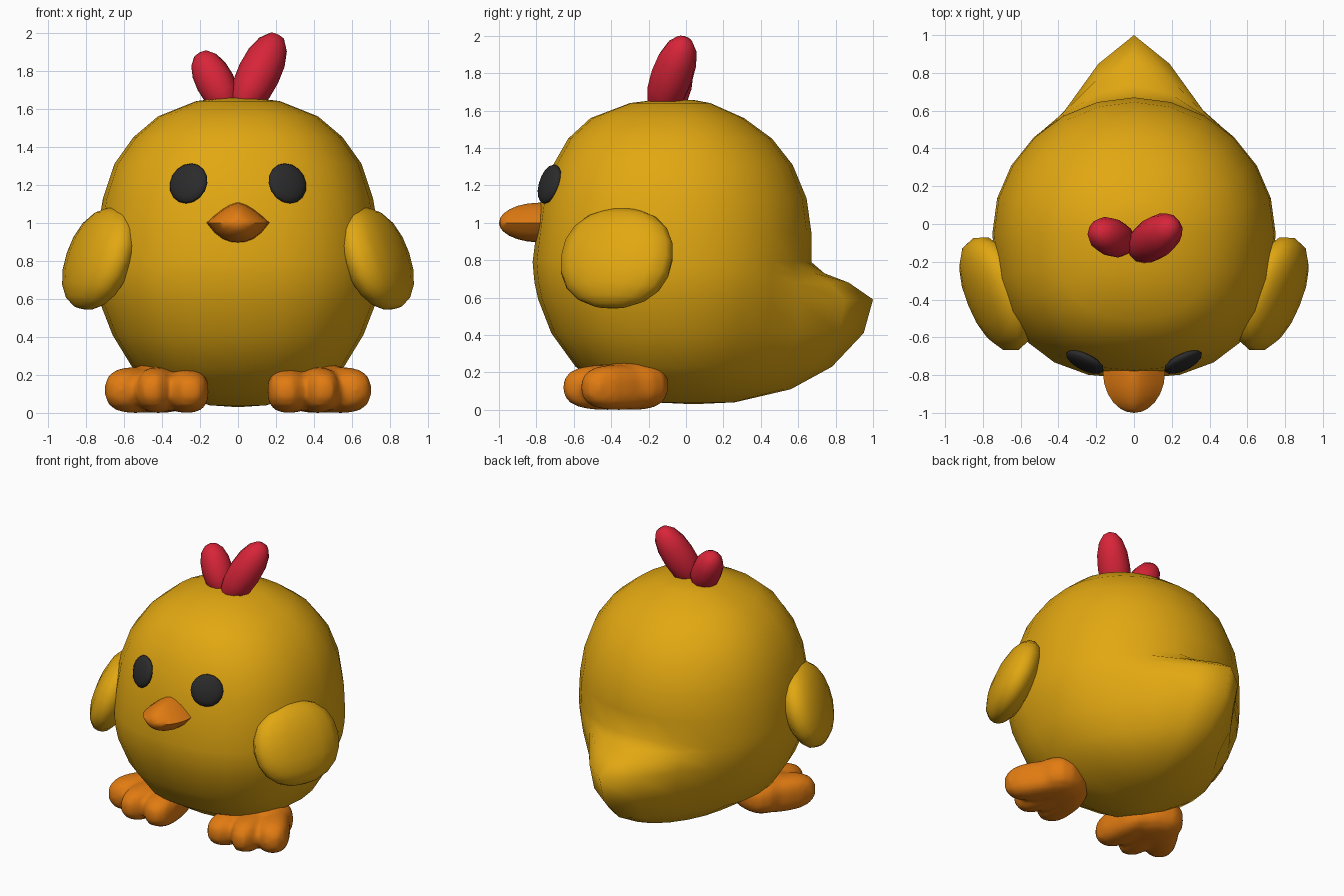
import bpy, bmesh, math
from mathutils import Vector, Matrix

if "Cube" in bpy.data.objects:
    bpy.data.objects.remove(bpy.data.objects["Cube"])


def material(name, rgb):
    m = bpy.data.materials.new(name)
    m.diffuse_color = (*rgb, 1)
    m.use_nodes = True
    m.node_tree.nodes["Principled BSDF"].inputs["Base Color"].default_value = m.diffuse_color
    return m


YELLOW = material("yellow", (0.76, 0.39, 0.006))
ORANGE = material("orange", (0.76, 0.20, 0.006))
RED = material("red", (0.68, 0.018, 0.040))
BLACK = material("charcoal", (0.024, 0.024, 0.024))


def finish(name, bm, mat, sharp=180):
    bmesh.ops.recalc_face_normals(bm, faces=bm.faces)
    me = bpy.data.meshes.new(name)
    bm.to_mesh(me)
    me.materials.append(mat)
    ob = bpy.data.objects.new(name, me)
    bpy.context.collection.objects.link(ob)
    bpy.ops.object.select_all(action='DESELECT')
    ob.select_set(True)
    bpy.context.view_layer.objects.active = ob
    bpy.ops.object.shade_smooth_by_angle(angle=math.radians(sharp))
    return ob


def pair(name, bm, mat):
    """Make the +x part and its mirror image."""
    obs = [finish(name + "_left", bm, mat)]
    bmesh.ops.scale(bm, vec=(-1, 1, 1), verts=bm.verts)
    obs.append(finish(name + "_right", bm, mat))
    return obs


def blob(bm, centre, radii, rot=Matrix(), power=2.0, seg=16, rings=10):
    """Add a (rounded-box) ellipsoid."""
    vs = bmesh.ops.create_uvsphere(bm, u_segments=seg, v_segments=rings, radius=1)["verts"]
    for v in vs:
        n = sum(abs(c) ** power for c in v.co) ** (1 / power)
        p = Vector([c / n * r for c, r in zip(v.co, radii)])
        v.co = rot.to_3x3() @ p + Vector(centre)


def loft(bm, rings, start, end):
    """Skin closed rings and close both ends to a point."""
    loops = [[bm.verts.new(p) for p in r] for r in rings]
    n = len(loops[0])
    for a, b in zip(loops, loops[1:]):
        for i in range(n):
            bm.faces.new((a[i], a[(i + 1) % n], b[(i + 1) % n], b[i]))
    for loop, tip in ((loops[0], start), (loops[-1], end)):
        t = bm.verts.new(tip)
        for i in range(n):
            bm.faces.new((loop[i], loop[(i + 1) % n], t))


def towards(direction, axis='Z'):
    return Vector(direction).to_track_quat(axis, 'Y').to_matrix()


# Body with tail: height, half width, front y, back y, tail push
PROFILE = [
    (1.655, .10, -.18, .05, 0), (1.64, .22, -.30, .13, 0), (1.56, .42, -.51, .31, 0),
    (1.45, .55, -.63, .46, 0), (1.31, .65, -.71, .57, 0), (1.13, .71, -.775, .645, 0),
    (.95, .74, -.80, .67, 0), (.79, .75, -.82, .67, 0), (.73, .75, -.815, .67, .07),
    (.68, .745, -.81, .67, .20), (.59, .73, -.79, .66, .34), (.41, .66, -.72, .62, .33),
    (.23, .55, -.59, .52, .26), (.11, .36, -.40, .40, .16), (.04, .15, -.18, .20, .06),
]
rings = []
for z, rx, yf, yb, tail in PROFILE:
    ring = []
    for i in range(24):
        a = 2 * math.pi * i / 24
        c, s = math.cos(a), math.sin(a)
        n = 2.0 if s > 0 else 2.4
        ry = yb + .05 if s > 0 else -.05 - yf
        x = math.copysign(rx * abs(c) ** (2 / n), c)
        y = -.05 + math.copysign(ry * abs(s) ** (2 / n), s)
        if s > 0.01:
            y += tail * max(0, 1 - (abs(x) / .4) ** 1.3)
        ring.append((x, y, z))
    rings.append(ring)
bm = bmesh.new()
loft(bm, rings, (0, -.06, 1.66), (0, .04, .03))
finish("body", bm, YELLOW)

# Wings
bm = bmesh.new()
tilt = Matrix.Rotation(math.radians(-22), 3, 'Z') @ Matrix.Rotation(math.radians(-20), 3, 'Y')
blob(bm, (.73, -.37, .81), (.13, .32, .28), tilt, 2.2)
pair("wing", bm, YELLOW)

# Eyes
bm = bmesh.new()
blob(bm, (.26, -.73, 1.207), (.11, .11, .035), towards((.42, -.85, .28)), 2.0, 16, 8)
pair("eye", bm, BLACK)

# Beak: lens-shaped sections narrowing to the tip
rings = []
for t in (-.4, 0, .3, .55, .75, .9, .97):
    k = math.sqrt(1 - max(t, 0) ** 2)
    w, up, down = .165 * k, .108 * k, .105 * k
    us = [-1 + i / 4 for i in range(9)]
    top = [(w * u, -.78 - .22 * t, 1 + up * (1 - abs(u) ** 1.5)) for u in us]
    low = [(w * u, -.78 - .22 * t, 1 - down * (1 - abs(u) ** 2.4)) for u in us[-2:0:-1]]
    rings.append(top + low)
bm = bmesh.new()
loft(bm, rings, (0, -.68, 1), (0, -1, .997))
finish("beak", bm, ORANGE, 50)

# Comb
for name, c, r, h, d in (
        ("comb_large", (.11, -.075, 1.785), .11, .24, (.42, .30, .86)),
        ("comb_small", (-.12, -.07, 1.74), .10, .18, (-.45, .20, .87))):
    bm = bmesh.new()
    blob(bm, c, (r, r, h), towards(d), 2.2, 12, 8)
    finish(name, bm, RED)

# Feet: three toes and a tapering heel fused together
bm = bmesh.new()
for cx, cy, rx, ry, rz, turn in (
        (.27, -.42, .11, .235, .115, -6), (.42, -.42, .10, .24, .12, 10),
        (.54, -.36, .11, .22, .12, 32), (.42, -.29, .18, .19, .13, 15)):
    blob(bm, (cx, cy, rz), (rx, ry, rz), Matrix.Rotation(math.radians(turn), 3, 'Z'), 2.7)
for ob in pair("foot", bm, ORANGE):
    m = ob.modifiers.new("fuse", 'REMESH')
    m.mode = 'VOXEL'
    m.voxel_size = .02
    m.use_smooth_shade = True
    m = ob.modifiers.new("soften", 'SMOOTH')
    m.iterations = 3
